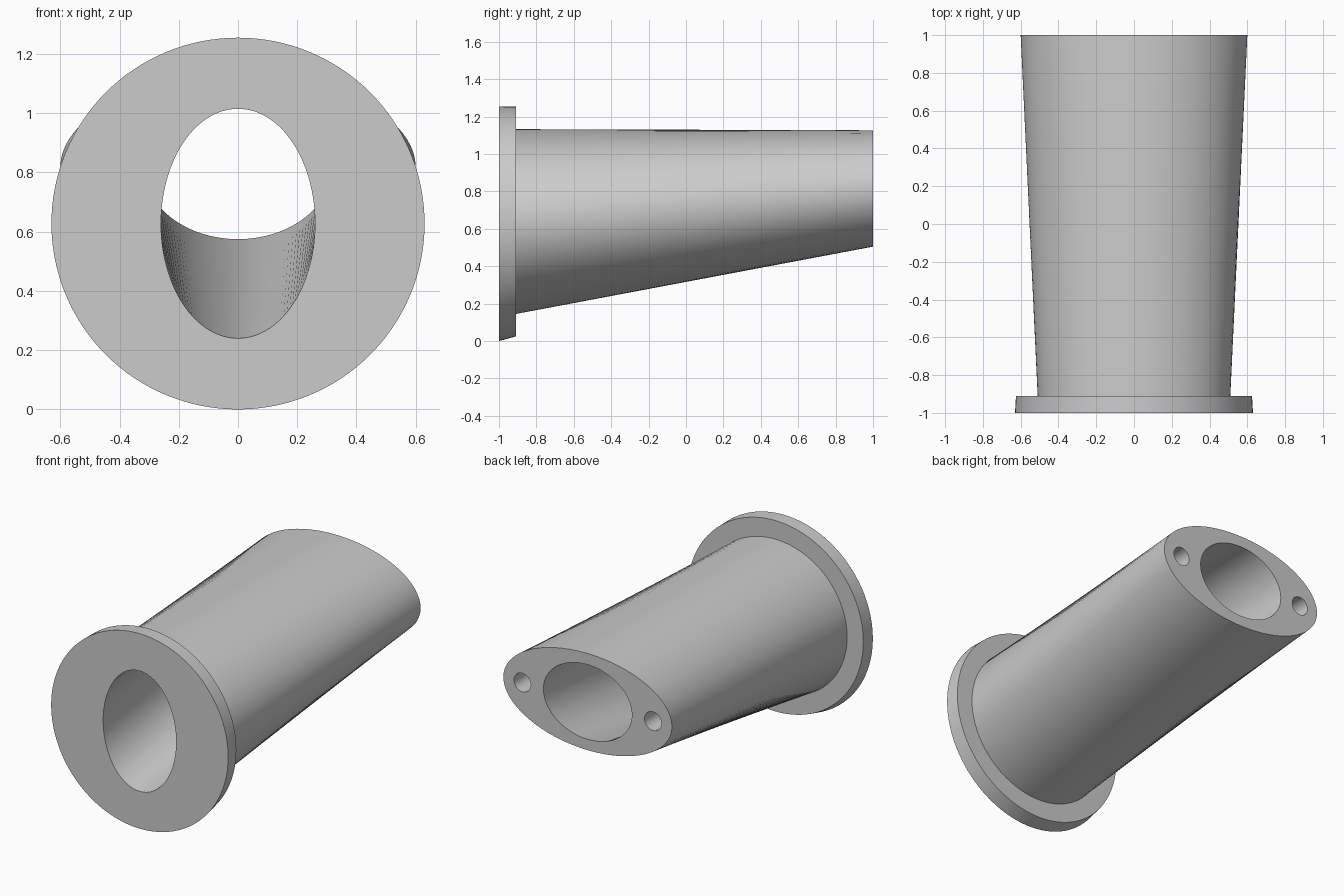
import bpy, bmesh, math

cube = bpy.data.objects.get("Cube")
if cube:
    bpy.data.objects.remove(cube, do_unlink=True)

SEGMENTS = 128

grey = bpy.data.materials.new("light_grey")
grey.use_nodes = True
colour = (0.6, 0.6, 0.6, 1)
grey.diffuse_color = colour
grey.node_tree.nodes["Principled BSDF"].inputs["Base Color"].default_value = colour


def ellipse_ring(bm, y, rx, bottom, top):
    """Ellipse of vertices facing along y, spanning bottom to top."""
    mid, rz = (top + bottom) / 2, (top - bottom) / 2
    angles = [math.tau * i / SEGMENTS for i in range(SEGMENTS)]
    return [bm.verts.new((rx * math.cos(a), y, mid + rz * math.sin(a))) for a in angles]


# Tapered tube and flange: one closed loop of elliptical sections (y, rx, bottom, top)
sections = [
    (-1.0, 0.63, 0.0, 1.255),      # flange front edge
    (-0.91, 0.625, 0.025, 1.253),  # flange back edge
    (-0.91, 0.51, 0.145, 1.133),   # tube root
    (1.0, 0.60, 0.505, 1.127),     # tube end
    (1.0, 0.315, 0.575, 1.055),    # bore end
    (-1.0, 0.26, 0.24, 1.015),     # bore mouth
]
bm = bmesh.new()
rings = [ellipse_ring(bm, *s) for s in sections]
for k, ring in enumerate(rings):
    after = rings[(k + 1) % len(rings)]
    for i in range(SEGMENTS):
        j = (i + 1) % SEGMENTS
        bm.faces.new((ring[i], ring[j], after[j], after[i]))
bmesh.ops.recalc_face_normals(bm, faces=bm.faces)
mesh = bpy.data.meshes.new("flanged_tube")
bm.to_mesh(mesh)
bm.free()
mesh.materials.append(grey)
tube = bpy.data.objects.new("flanged_tube", mesh)
bpy.context.collection.objects.link(tube)

# Blind bolt holes either side of the bore
for side in (-1, 1):
    bpy.ops.mesh.primitive_cylinder_add(
        vertices=48, radius=0.06, depth=0.6,
        location=(0.465 * side, 1.0, 0.816), rotation=(math.pi / 2, 0, 0))
    cutter = bpy.context.object
    cutter.name = "bolt_hole_cutter"
    cutter.hide_render = True
    cutter.data.materials.append(grey)
    cut = tube.modifiers.new("bolt_hole", 'BOOLEAN')
    cut.operation = 'DIFFERENCE'
    cut.solver = 'EXACT'
    cut.object = cutter
    bpy.context.view_layer.objects.active = tube
    bpy.ops.object.modifier_apply(modifier=cut.name)
    bpy.data.objects.remove(cutter, do_unlink=True)

# Smooth walls with crisp rims
bpy.ops.object.select_all(action='DESELECT')
tube.select_set(True)
bpy.context.view_layer.objects.active = tube
bpy.ops.object.shade_smooth_by_angle(angle=math.radians(30))
